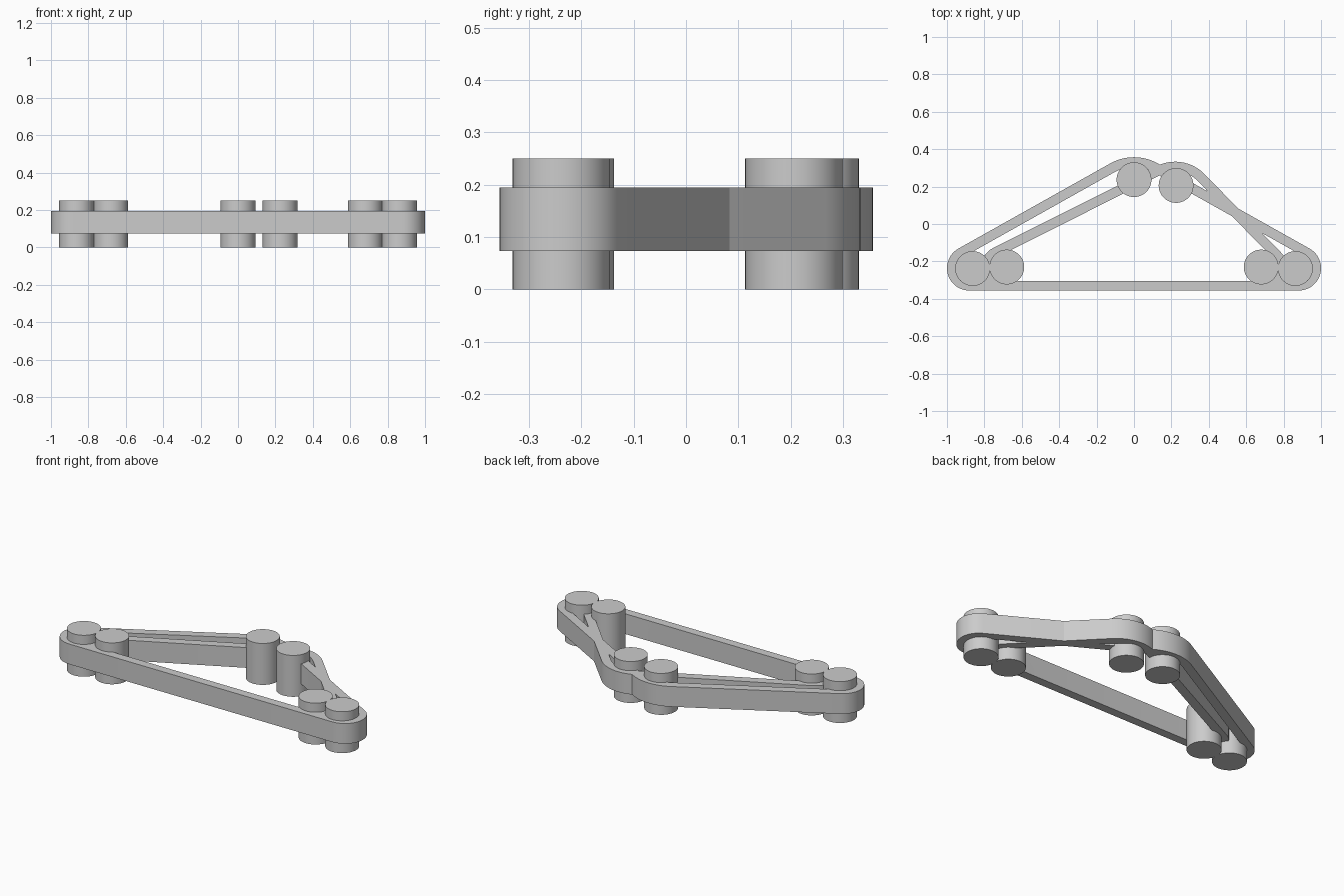
import bpy, bmesh, math

if "Cube" in bpy.data.objects:
    bpy.data.objects.remove(bpy.data.objects["Cube"])

THICK = 0.052        # belt thickness
Z0, Z1 = 0.073, 0.195


def outline(circles, inset, steps=20):
    """Taut loop around circles (x, y, r), listed counter-clockwise."""
    n = len(circles)
    angles = []
    for i in range(n):
        (x1, y1, r1), (x2, y2, r2) = circles[i], circles[(i + 1) % n]
        d = math.hypot(x2 - x1, y2 - y1)
        angles.append(math.atan2(y2 - y1, x2 - x1) - math.acos((r1 - r2) / d))
    pts = []
    for i, (x, y, r) in enumerate(circles):
        a0 = angles[i - 1]
        sweep = (angles[i] - a0) % (2 * math.pi)
        for k in range(steps + 1):
            a = a0 + sweep * k / steps
            pts.append((x + (r - inset) * math.cos(a), y + (r - inset) * math.sin(a)))
    return pts


def finish(name, bm):
    bmesh.ops.recalc_face_normals(bm, faces=bm.faces)
    mesh = bpy.data.meshes.new(name)
    bm.to_mesh(mesh)
    bm.free()
    ob = bpy.data.objects.new(name, mesh)
    bpy.context.collection.objects.link(ob)
    bpy.ops.object.select_all(action='DESELECT')
    ob.select_set(True)
    bpy.context.view_layer.objects.active = ob
    bpy.ops.object.shade_smooth_by_angle(angle=math.radians(35))


def belt(name, circles):
    bm = bmesh.new()
    outer, inner = outline(circles, 0), outline(circles, THICK)
    rings = [[bm.verts.new((x, y, z)) for x, y in pts]
             for pts, z in ((outer, Z0), (outer, Z1), (inner, Z1), (inner, Z0))]
    n = len(outer)
    for k in range(4):
        a, b = rings[k], rings[(k + 1) % 4]
        for i in range(n):
            j = (i + 1) % n
            bm.faces.new((a[i], a[j], b[j], b[i]))
    finish(name, bm)


def roller(name, x, y, r=0.093, height=0.25):
    bm = bmesh.new()
    bmesh.ops.create_cone(bm, cap_ends=True, segments=48, radius1=r, radius2=r, depth=height)
    bmesh.ops.translate(bm, verts=bm.verts, vec=(x, y, height / 2))
    finish(name, bm)


# Two overlapping triangular belts: left end, right end, apex
belt("outer_belt", [(-0.88, -0.236, 0.12), (0.88, -0.236, 0.12), (0, 0.097, 0.26)])
belt("inner_belt", [(-0.70, -0.236, 0.12), (0.70, -0.236, 0.12), (0.22, 0.113, 0.22)])

# Lower rollers in mirrored pairs
for side, s in (("left", -1), ("right", 1)):
    roller(f"outer_roller_{side}", s * 0.863, -0.238)
    roller(f"inner_roller_{side}", s * 0.68, -0.23)

# Upper rollers at each belt apex
roller("outer_apex_roller", 0, 0.237)
roller("inner_apex_roller", 0.225, 0.206)
